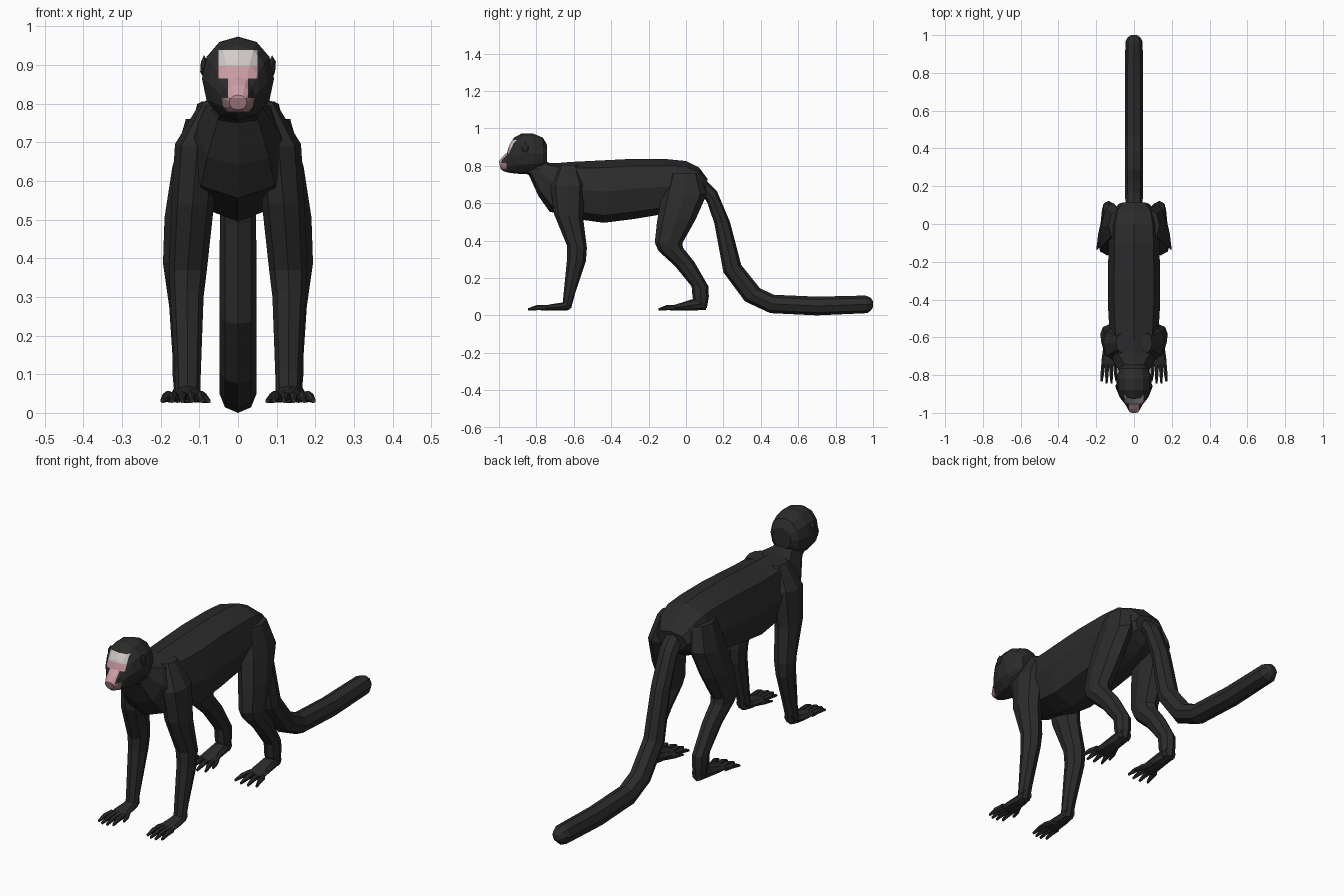
import bpy, bmesh, math
from mathutils import Vector


def material(name, rgb):
    m = bpy.data.materials.new(name)
    m.diffuse_color = (*rgb, 1)
    return m


FUR = material("black fur", (0.024, 0.024, 0.025))
WHITE = material("pale brow", (0.64, 0.60, 0.58))
PINK = material("pink skin", (0.60, 0.34, 0.37))
MOUTH = material("dusky muzzle", (0.36, 0.20, 0.22))


def loft(bm, rows, n=8, p=1.0):
    """Rows: (y, z) of upper/front edge, (y, z) of lower/back edge, x centre, half width."""
    rings = []
    for (ya, za), (yb, zb), x, w in rows:
        ring = []
        for i in range(n):
            a = 2 * math.pi * i / n
            c, s = math.cos(a), math.sin(a)
            c = math.copysign(abs(c) ** p, c) if abs(c) > 1e-6 else 0
            s = math.copysign(abs(s) ** p, s) if abs(s) > 1e-6 else 0
            ring.append(bm.verts.new((x + w * s,
                                      (ya + yb) / 2 + (ya - yb) / 2 * c,
                                      (za + zb) / 2 + (za - zb) / 2 * c)))
        rings.append(ring)
    for r, q in zip(rings, rings[1:]):
        for i in range(n):
            j = (i + 1) % n
            bm.faces.new((r[i], r[j], q[j], q[i]))
    bm.faces.new(rings[0])
    bm.faces.new(rings[-1])


def finish(name, bm, mats=(FUR,)):
    bmesh.ops.recalc_face_normals(bm, faces=bm.faces[:])
    me = bpy.data.meshes.new(name)
    bm.to_mesh(me)
    bm.free()
    for m in mats:
        me.materials.append(m)
    ob = bpy.data.objects.new(name, me)
    bpy.context.collection.objects.link(ob)
    return ob


def central(rows):
    return [(a, b, 0, w) for a, b, w in rows]


def sided(rows, s):
    return [(a, b, x * s, w) for a, b, x, w in rows]


# Torso and neck
bm = bmesh.new()
loft(bm, central([
    ((-.78, .84), (-.88, .77), .055),
    ((-.73, .815), (-.84, .75), .068),
    ((-.68, .815), (-.79, .64), .105),
    ((-.62, .82), (-.73, .555), .125),
    ((-.52, .825), (-.55, .51), .132),
    ((-.42, .83), (-.44, .495), .138),
    ((-.28, .837), (-.28, .515), .138),
    ((-.10, .835), (-.13, .54), .135),
    ((0, .825), (0, .57), .13),
    ((.07, .79), (.06, .60), .115),
    ((.115, .73), (.10, .64), .08)]), 8, .78)
finish("torso", bm)

# Tail
bm = bmesh.new()
loft(bm, central([
    ((.06, .77), (.08, .66), .04),
    ((.165, .665), (.115, .60), .047),
    ((.235, .50), (.152, .49), .047),
    ((.295, .27), (.20, .23), .048),
    ((.395, .145), (.315, .075), .048),
    ((.47, .11), (.45, .012), .048),
    ((.70, .10), (.70, 0), .048),
    ((.96, .106), (.97, .012), .046),
    ((.987, .095), (.99, .028), .033),
    ((1.0, .075), (1.0, .045), .015)]), 8)
finish("tail", bm)

# Head, cut along the face markings so they can be coloured by position
bm = bmesh.new()
loft(bm, central([
    ((-.742, .91), (-.742, .81), .05),
    ((-.765, .95), (-.765, .775), .077),
    ((-.82, .973), (-.81, .757), .093),
    ((-.88, .972), (-.87, .755), .093),
    ((-.92, .95), (-.91, .758), .077),
    ((-.945, .91), (-.94, .762), .057),
    ((-.957, .87), (-.96, .766), .043),
    ((-.98, .85), (-.978, .772), .034),
    ((-1.0, .822), (-.992, .784), .023)]), 12, .95)
cuts = [((x, 0, 0), (1, 0, 0)) for x in (-.05, -.026, .026, .05)]
cuts += [((0, 0, z), (0, 0, 1)) for z in (.78, .815, .865, .897, .938)]
for co, no in cuts:
    front = [f for f in bm.faces if f.calc_center_median().y < -.89]
    geom = set(front) | {e for f in front for e in f.edges} | {v for f in front for v in f.verts}
    bmesh.ops.bisect_plane(bm, geom=list(geom), plane_co=Vector(co), plane_no=Vector(no))
bm.normal_update()
for f in bm.faces:
    c = f.calc_center_median()
    x = abs(c.x)
    if c.y > -.895 or c.z < .78:
        continue
    if .897 < c.z < .938 and x < .05:
        f.material_index = 1
    elif .865 < c.z < .897 and x < .05 or .815 < c.z < .865 and x < .026:
        f.material_index = 2
    elif c.z < .815 and c.y < -.965:
        f.material_index = 3
finish("head", bm, (FUR, WHITE, PINK, MOUTH))


def digits(bm, s, x, y0, y1, spread, splay):
    """Four fingers fanned forward and a shorter thumb on the inner side."""
    for k in (-1.5, -.5, .5, 1.5):
        a, b = x + k * spread, x + k * splay
        tip = y1 + .012 * (abs(k) > 1)
        mid = (y0 + tip) / 2
        loft(bm, sided([((y0, .056), (y0, .027), a, .012),
                        ((mid, .056), (mid, .028), (a + b) / 2, .011),
                        ((tip, .038), (tip, .025), b, .006)], s), 6)
    t = x - 1.6 * spread
    loft(bm, sided([((y0 + .06, .055), (y0 + .06, .027), t + .015, .013),
                    ((y0 + .01, .048), (y0 + .01, .026), t - .012, .010),
                    ((y0 - .03, .036), (y0 - .03, .025), t - .022, .006)], s), 6)


for s, side in ((-1, "right"), (1, "left")):
    # Front leg
    bm = bmesh.new()
    loft(bm, sided([
        ((-.68, .805), (-.58, .805), .068, .028),
        ((-.725, .69), (-.54, .70), .105, .058),
        ((-.705, .54), (-.55, .52), .118, .055),
        ((-.635, .37), (-.53, .36), .13, .049),
        ((-.635, .31), (-.535, .29), .132, .043),
        ((-.655, .11), (-.595, .11), .13, .034),
        ((-.66, .055), (-.615, .035), .13, .032)], s))
    finish(f"front_leg_{side}", bm)

    # Front hand
    bm = bmesh.new()
    loft(bm, sided([
        ((-.605, .085), (-.625, .028), .13, .028),
        ((-.665, .068), (-.66, .025), .13, .034),
        ((-.72, .06), (-.72, .025), .13, .042),
        ((-.755, .052), (-.755, .027), .13, .040)], s))
    digits(bm, s, .132, -.745, -.845, .021, .026)
    finish(f"front_hand_{side}", bm)

    # Hind leg
    bm = bmesh.new()
    loft(bm, sided([
        ((-.09, .76), (.075, .76), .085, .05),
        ((-.135, .62), (.112, .65), .112, .058),
        ((-.155, .50), (.05, .51), .13, .06),
        ((-.167, .39), (-.02, .385), .142, .052),
        ((-.148, .345), (-.015, .36), .142, .047),
        ((-.06, .265), (.045, .285), .137, .041),
        ((.03, .155), (.12, .155), .134, .036),
        ((.035, .095), (.122, .10), .134, .035),
        ((.055, .045), (.112, .04), .134, .03)], s))
    finish(f"hind_leg_{side}", bm)

    # Hind foot
    bm = bmesh.new()
    loft(bm, sided([
        ((.10, .10), (.108, .03), .134, .03),
        ((.03, .085), (.04, .026), .134, .036),
        ((-.03, .066), (-.03, .025), .134, .045),
        ((-.07, .054), (-.07, .027), .134, .048)], s))
    digits(bm, s, .138, -.055, -.147, .025, .038)
    finish(f"hind_foot_{side}", bm)

    # Ear
    bm = bmesh.new()
    bmesh.ops.create_icosphere(bm, subdivisions=1, radius=1)
    for v in bm.verts:
        v.co = (s * .088 + v.co.x * .011, -.86 + v.co.y * .02, .895 + v.co.z * .03)
    finish(f"ear_{side}", bm)
